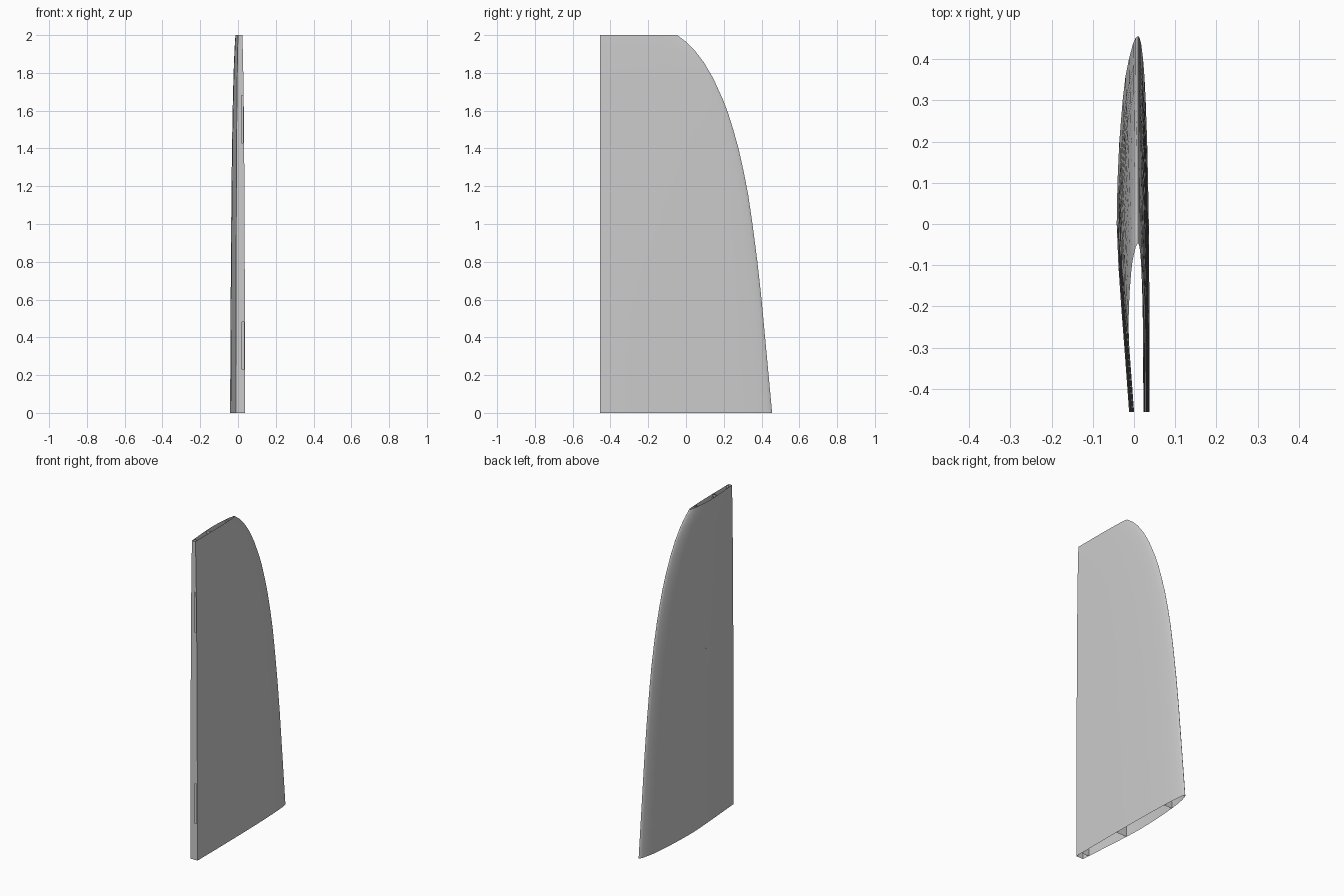
import bpy, bmesh, math

if "Cube" in bpy.data.objects:
    bpy.data.objects.remove(bpy.data.objects["Cube"], do_unlink=True)

grey = bpy.data.materials.new("light_grey")
grey.use_nodes = True
COLOUR = (0.6, 0.6, 0.6, 1)
grey.diffuse_color = COLOUR
grey.node_tree.nodes["Principled BSDF"].inputs["Base Color"].default_value = COLOUR

REAR = -0.456      # straight hinge-line edge
AXIS = 0.01        # x of the rounded nose edge

# Nose outline as (z, y)
NOSE = [(0, .456), (.3, .428), (.6, .4), (.8, .378), (1, .352), (1.15, .33), (1.28, .305),
        (1.4, .278), (1.5, .25), (1.59, .222), (1.66, .195), (1.77, .145), (1.855, .095),
        (1.92, .045), (1.965, 0), (2, -.047)]
# Section: chord fraction, then half widths of the curved and flat sides
SECTION = [(0, 0, 0), (.006, .007, .004), (.02, .0135, .008), (.06, .024, .013),
           (.11, .034, .017), (.17, .041, .02), (.28, .05, .024), (.39, .055, .0265),
           (.5, .057, .0285), (.61, .0525, .0293), (.72, .045, .03), (.83, .0365, .0304),
           (1, .024, .0307)]


def lerp(table, u, col):
    for a, b in zip(table, table[1:]):
        if u <= b[0]:
            return a[col] + (b[col] - a[col]) * (u - a[0]) / (b[0] - a[0])
    return table[-1][col]


def skin_x(y, z, side):
    """x of the curved (-1) or flat (+1) skin at a given place."""
    nose = lerp(NOSE, z, 1)
    chord = nose - REAR
    t = min(max((nose - y) / chord, 0), 1)
    return AXIS + side * chord * lerp(SECTION, t, 1 if side < 0 else 2)


def build(name, quads, smooth=False):
    bm = bmesh.new()
    for quad in quads:
        bm.faces.new([bm.verts.new(p) for p in quad])
    bmesh.ops.remove_doubles(bm, verts=bm.verts, dist=1e-5)
    mesh = bpy.data.meshes.new(name)
    bm.to_mesh(mesh)
    bm.free()
    mesh.materials.append(grey)
    obj = bpy.data.objects.new(name, mesh)
    bpy.context.collection.objects.link(obj)
    if smooth:
        bpy.ops.object.select_all(action='DESELECT')
        obj.select_set(True)
        bpy.context.view_layer.objects.active = obj
        bpy.ops.object.shade_smooth_by_angle(angle=math.radians(35))
    return obj


# Outer skin: one loop per station, open at both ends
def loop(z, nose):
    chord = nose - REAR
    curved = [(AXIS - chord * a, nose - t * chord, z) for t, a, b in SECTION]
    flat = [(AXIS + chord * b, nose - t * chord, z) for t, a, b in SECTION]
    return curved[::-1] + flat[1:]


loops = [loop(z, y) for z, y in NOSE]
build("wing_skin", [(lo[i], hi[i], hi[i + 1], lo[i + 1])
                    for lo, hi in zip(loops, loops[1:]) for i in range(len(lo) - 1)], True)

# Rear wall with two hinge slots beside the flat skin
SLOTS = [(.23, .48), (1.43, 1.68)]
levels = sorted({z for z, y in NOSE} | {z for slot in SLOTS for z in slot})


def wall_point(z, u):
    left, right = skin_x(REAR, z, -1), skin_x(REAR, z, 1)
    return (left + (right - left) * u, REAR, z)


wall = []
for z0, z1 in zip(levels, levels[1:]):
    slotted = any(a <= (z0 + z1) / 2 <= b for a, b in SLOTS)
    for u0, u1 in ((0, .66), (.66, .88), (.88, 1)):
        if not (slotted and u0 == .66):
            wall.append([wall_point(z0, u0), wall_point(z0, u1),
                         wall_point(z1, u1), wall_point(z1, u0)])
build("rear_wall", wall)

# Inner spars: upright webs stepping back along the swept nose
BAYS = 24
for name, t in (("nose_spar", .165), ("middle_spar", .615), ("rear_spar", .95)):
    webs = []
    for i in range(BAYS):
        z0, z1 = (2 * math.sin(math.pi / 2 * k / BAYS) for k in (i, i + 1))
        nose = lerp(NOSE, z1, 1)
        y = nose - t * (nose - REAR)
        webs.append([(skin_x(y, z, s), y, z) for z, s in ((z0, -1), (z0, 1), (z1, 1), (z1, -1))])
    build(name, webs)
